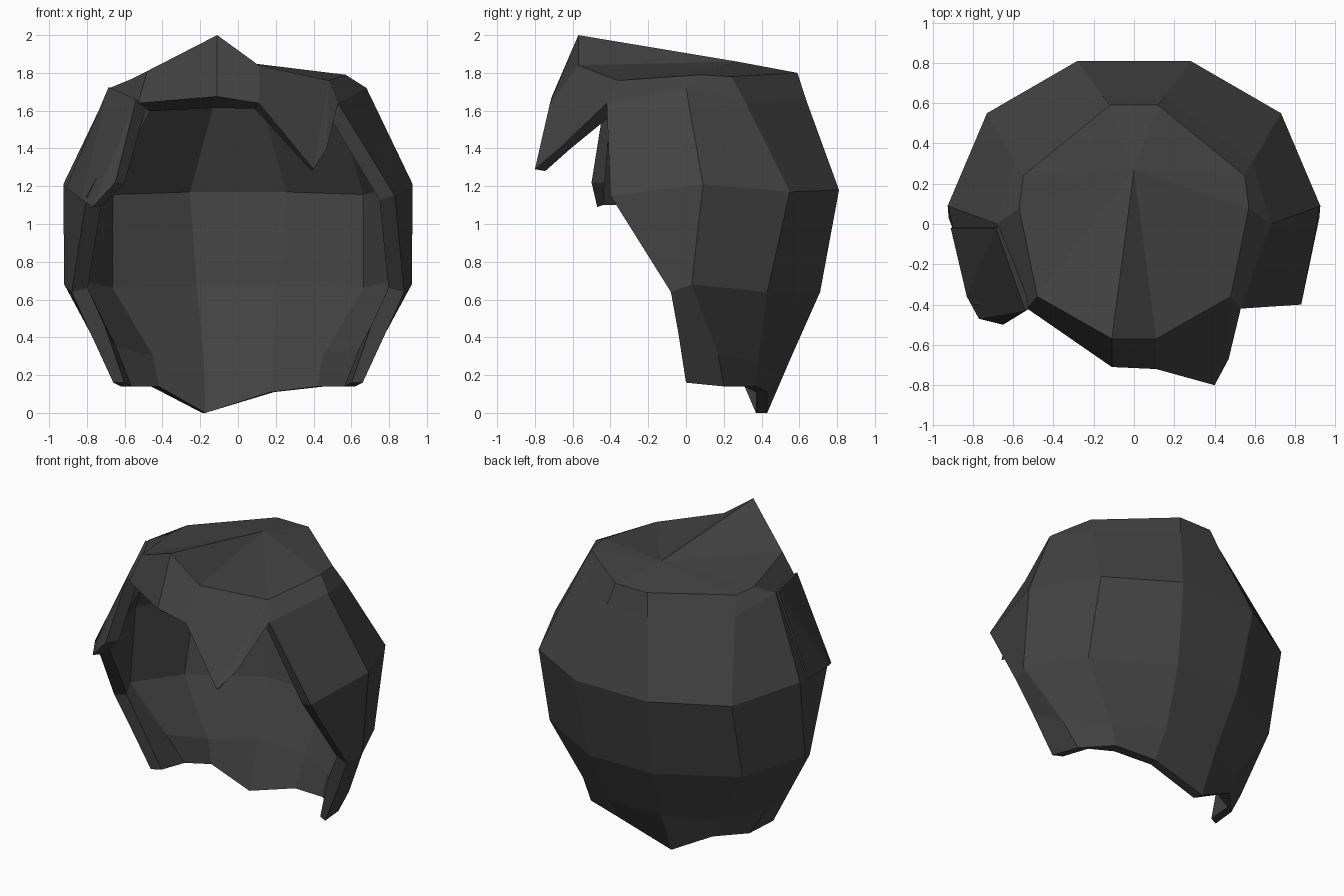
import bpy, bmesh
from mathutils import Vector

if "Cube" in bpy.data.objects:
    bpy.data.objects.remove(bpy.data.objects["Cube"])

hair = bpy.data.materials.new("dark_hair")
hair.diffuse_color = (0.055, 0.055, 0.055, 1)
hair.use_nodes = True
hair.node_tree.nodes["Principled BSDF"].inputs["Base Color"].default_value = hair.diffuse_color


def shell(name, bm, thickness, special=None):
    """Give an open surface an inner skin and rim; special = own inward offsets."""
    special = special or {}
    bm.normal_update()
    rim = [(e.verts[0], e.verts[1]) for e in bm.edges if e.is_boundary]
    outer = list(bm.faces)
    inner = {v: bm.verts.new(v.co + special.get(
        v, -v.normal * thickness * min(v.calc_shell_factor(), 1.3)))
        for v in list(bm.verts)}
    for f in outer:
        bm.faces.new([inner[v] for v in reversed(f.verts)])
    for a, b in rim:
        bm.faces.new((a, b, inner[b], inner[a]))
    bmesh.ops.recalc_face_normals(bm, faces=bm.faces)
    me = bpy.data.meshes.new(name)
    bm.to_mesh(me)
    bm.free()
    me.materials.append(hair)
    bpy.context.collection.objects.link(bpy.data.objects.new(name, me))


# Right half of each ring: front edge, side, diagonal, back
half_rings = [
    [(.48, -.36, 1.76), (.57, .08, 1.79), (.55, .24, 1.78), (.12, .59, 1.80)],
    [(.53, -.42, 1.64), (.68, 0, 1.72), (.59, .31, 1.655), (.155, .635, 1.66)],
    [(.83, -.40, 1.15), (.925, .09, 1.21), (.73, .55, 1.17), (.28, .81, 1.18)],
    [(.88, -.08, .64), (.92, .03, .68), (.73, .43, .64), (.24, .71, .64)],
    [(.78, -.04, .42), (.72, .17, .31), (.50, .38, .27), (.20, .55, .28)],
    [(.66, 0, .16), (.62, .20, .14), (.46, .37, .14), (.19, .43, .11)],
]

# Main hair: side and back wall, mirrored from the half rings
bm = bmesh.new()
rings = []
for half in half_rings:
    pts = half + [(-x, y, z) for x, y, z in reversed(half)]
    rings.append([bm.verts.new(p) for p in pts])
rings[-1][4].co.z = 0.0      # pointed nape lock
rings[0][7].co.z = 1.81
rings[0][6].co.z = rings[0][5].co.z = 1.765
rings[2][7].co.x = -.80      # tucked under the sideburn lock
for upper, lower in zip(rings, rings[1:]):
    for i in range(7):
        bm.faces.new((upper[i], lower[i], lower[i + 1], upper[i + 1]))

# Crown fan, with the raised quiff at the front
crown = bm.verts.new((0, .27, 1.86))
peak = bm.verts.new((-.11, -.57, 2.0))
brow = bm.verts.new((.11, -.57, 1.84))
loop = rings[0] + [peak, brow]
for i, v in enumerate(loop):
    bm.faces.new((crown, v, loop[(i + 1) % len(loop)]))

# Fringe hanging from the quiff, with one long pointed lock
low_l = bm.verts.new((-.11, -.71, 1.675))
low_r = bm.verts.new((.11, -.72, 1.64))
tip = bm.verts.new((.40, -.80, 1.29))
side = bm.verts.new((.47, -.67, 1.40))
right, left = rings[0][0], rings[0][7]
bm.faces.new((left, rings[1][7], low_l, peak))
bm.faces.new((peak, low_l, low_r, brow))
bm.faces.new((brow, low_r, tip, right))
bm.faces.new((right, tip, side))
bm.faces.new((right, side, rings[1][0]))
bmesh.ops.recalc_face_normals(bm, faces=bm.faces)
if sum(f.normal.z for f in crown.link_faces) < 0:
    bmesh.ops.reverse_faces(bm, faces=bm.faces)

# Flat lower rim and thin fringe points
special = {tip: Vector((-.01, .055, -.01)), side: Vector((-.04, .06, .0)),
           low_l: Vector((0, .08, -.06)), low_r: Vector((-.02, .08, -.03))}
for v in rings[-1]:
    special[v] = Vector((-v.co.x * .09, -.06 if v.co.y > .3 else .03, 0))
shell("hair_cap", bm, 0.085, special)

# Sideburn lock lying over the left temple
bm = bmesh.new()
a, b, c, d, e, f = [bm.verts.new(p) for p in (
    (-.54, -.43, 1.66), (-.685, -.02, 1.725), (-.91, -.02, 1.19),
    (-.77, -.47, 1.09), (-.65, -.50, 1.22), (-.83, -.36, 1.13))]
bm.faces.new((a, d, e))
bm.faces.new((a, b, f, d))
bm.faces.new((b, c, f))
bm.normal_update()
if sum(p.normal.x for p in bm.faces) > 0:
    bmesh.ops.reverse_faces(bm, faces=bm.faces)
shell("left_sideburn", bm, 0.07, {d: Vector((.06, .03, .01)),
                                  e: Vector((.05, .07, .0))})
